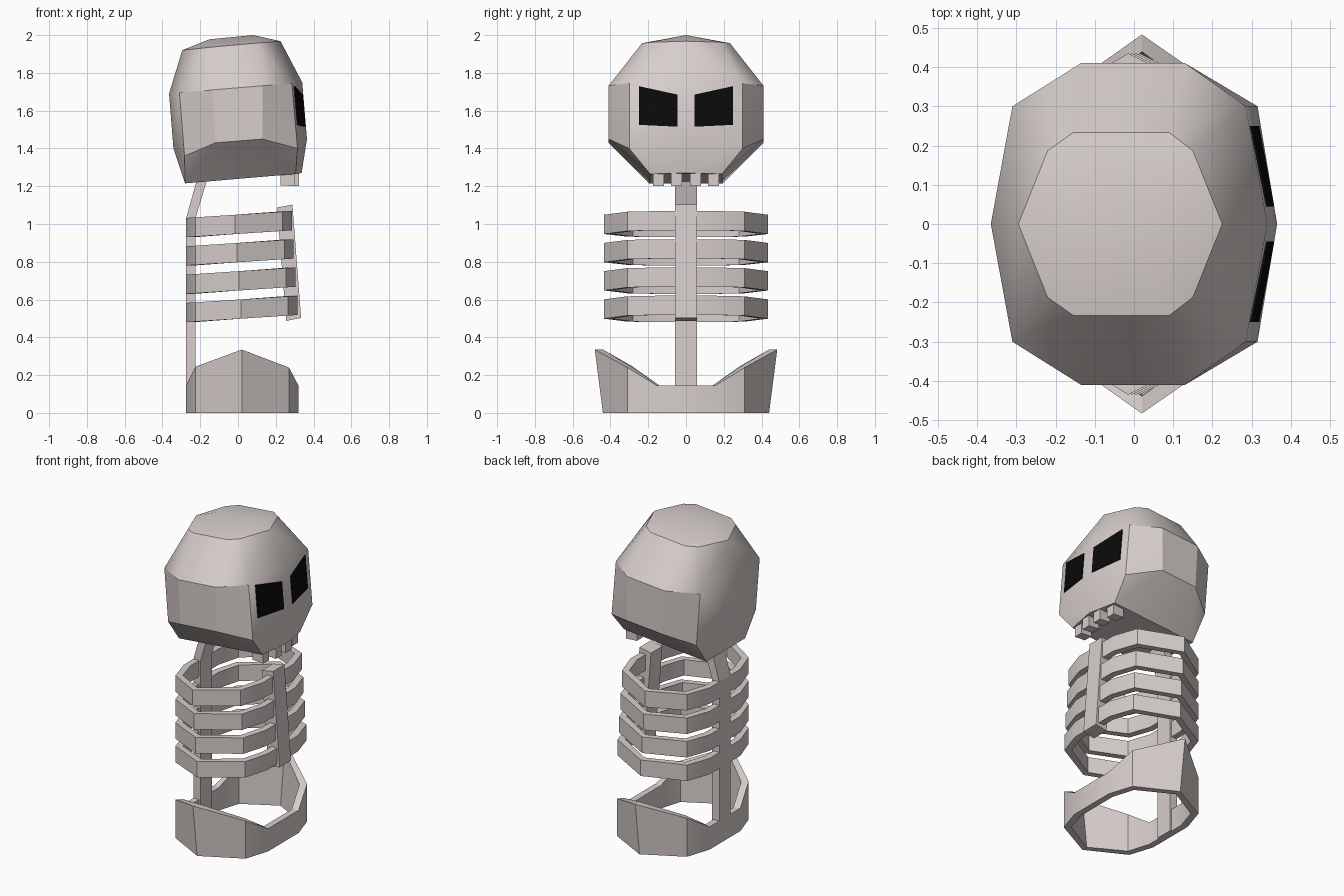
import bpy, bmesh, math
from mathutils import Vector

if "Cube" in bpy.data.objects:
    bpy.data.objects.remove(bpy.data.objects["Cube"])


def material(name, rgb):
    m = bpy.data.materials.new(name)
    m.diffuse_color = (*rgb, 1)
    m.use_nodes = True
    m.node_tree.nodes["Principled BSDF"].inputs["Base Color"].default_value = m.diffuse_color
    return m


BONE = material("bone", (0.68, 0.62, 0.60))
BLACK = material("black", (0.003, 0.003, 0.003))


def finish(bm, name, mat, smooth=True):
    bmesh.ops.recalc_face_normals(bm, faces=bm.faces[:])
    me = bpy.data.meshes.new(name)
    bm.to_mesh(me)
    bm.free()
    me.materials.append(mat)
    ob = bpy.data.objects.new(name, me)
    bpy.context.collection.objects.link(ob)
    if smooth:
        bpy.ops.object.select_all(action='DESELECT')
        ob.select_set(True)
        bpy.context.view_layer.objects.active = ob
        bpy.ops.object.shade_smooth_by_angle(angle=math.radians(30))
    return ob


def bar(name, profile, y0, y1):
    """Side profile in x, z extruded from y0 to y1."""
    bm = bmesh.new()
    face = bm.faces.new([bm.verts.new((x, y0, z)) for x, z in profile])
    ext = bmesh.ops.extrude_face_region(bm, geom=[face])
    verts = [g for g in ext["geom"] if isinstance(g, bmesh.types.BMVert)]
    bmesh.ops.translate(bm, verts=verts, vec=(0, y1 - y0, 0))
    return finish(bm, name, BONE, smooth=False)


def band(name, bottom, top, wall=0.04):
    """Closed ring wall between two loops of outer points."""
    xs = [p[0] for p in bottom]
    cx, hx = (min(xs) + max(xs)) / 2, (max(xs) - min(xs)) / 2
    hy = max(p[1] for p in bottom)

    def inner(p):
        return (cx + (p[0] - cx) * (1 - wall / hx), p[1] * (1 - wall / hy), p[2])

    bm = bmesh.new()
    loops = [[bm.verts.new(p) for p in loop] for loop in
             (bottom, top, [inner(p) for p in top], [inner(p) for p in bottom])]
    n = len(bottom)
    for a, b in zip(loops, loops[1:] + loops[:1]):
        for i in range(n):
            j = (i + 1) % n
            bm.faces.new((a[i], a[j], b[j], b[i]))
    return finish(bm, name, BONE)


def mirror_loop(half):
    return half + [(x, -y, z) for x, y, z in reversed(half)]


# Skull: faceted hull of one half and its mirror image
skull_half = [
    (-0.15, 0, 1.978), (0.08, 0, 2.0),                                  # crown ridge
    (-0.295, 0, 1.92), (-0.22, 0.187, 1.928), (-0.155, 0.233, 1.935),   # crown rim
    (0.09, 0.233, 1.957), (0.15, 0.187, 1.962), (0.225, 0, 1.968),
    (-0.365, 0, 1.69), (-0.31, 0.30, 1.695), (-0.135, 0.41, 1.71),      # brow
    (0.13, 0.41, 1.732), (0.285, 0.30, 1.745), (0.34, 0, 1.75),
    (-0.342, 0, 1.40), (-0.283, 0.30, 1.36), (-0.12, 0.41, 1.43),       # cheek
    (0.13, 0.41, 1.45), (0.315, 0.30, 1.40), (0.365, 0, 1.45),
    (-0.28, 0, 1.215), (-0.28, 0.195, 1.215),                           # jaw
    (0.305, 0.19, 1.265), (0.337, 0, 1.27)]
bm = bmesh.new()
for x, y, z in skull_half:
    bm.verts.new((x, y, z))
    if y:
        bm.verts.new((x, -y, z))
res = bmesh.ops.convex_hull(bm, input=bm.verts[:])
bmesh.ops.delete(bm, geom=list({v for v in res["geom_interior"] + res["geom_unused"]
                                if isinstance(v, bmesh.types.BMVert)}), context='VERTS')
bmesh.ops.dissolve_limit(bm, angle_limit=math.radians(3),
                         verts=bm.verts[:], edges=bm.edges[:])
skull = finish(bm, "skull", BONE)

# Eyes: thin plates lying on the face
eye = [(0.045, 1.685), (0.25, 1.73), (0.25, 1.525), (0.045, 1.515)]
bpy.context.view_layer.update()
for side, label in ((1, "left"), (-1, "right")):
    bm = bmesh.new()
    pts = []
    for y, z in eye:
        hit, loc, _, _ = skull.ray_cast(Vector((1, side * y, z)), Vector((-1, 0, 0)))
        pts.append(loc)
    front = [bm.verts.new((p.x + 0.006, p.y, p.z)) for p in pts]
    back = [bm.verts.new((p.x - 0.003, p.y, p.z)) for p in pts]
    bm.faces.new(front)
    bm.faces.new(back[::-1])
    for i in range(4):
        j = (i + 1) % 4
        bm.faces.new((front[i], back[i], back[j], front[j]))
    finish(bm, label + "_eye", BLACK, smooth=False)

# Teeth: four small blocks under the jaw
for i, (y, x) in enumerate([(-0.145, 0.30), (-0.05, 0.322), (0.05, 0.322), (0.145, 0.30)]):
    bar(f"tooth_{i + 1}", [(x - 0.075, 1.205), (x, 1.20), (x, 1.275), (x - 0.075, 1.275)],
        y - 0.029, y + 0.029)

# Spine with a neck leaning forward
bar("spine", [(-0.275, 0), (-0.225, 0), (-0.225, 1.03), (-0.162, 1.24),
              (-0.216, 1.24), (-0.275, 1.03)], -0.057, 0.057)

# Breastbone
bar("breastbone", [(0.255, 0.487), (0.334, 0.503), (0.288, 1.103), (0.207, 1.087)],
    -0.057, 0.057)

# Ribs: four slightly tilted bands
for i in range(4):
    s = 0.01 * i
    plan = [(-0.275, 0.155), (-0.225, 0.31), (-0.015 + s, 0.435),
            (0.235 + s, 0.31), (0.285 + s, 0.155)]
    z0 = 0.93 - 0.15 * i
    low = [(x, y, z0 + 0.065 * (x + 0.275)) for x, y in plan]
    high = [(x, y, z + 0.102) for x, y, z in low]
    band(f"rib_{i + 1}", mirror_loop(low), mirror_loop(high))

# Pelvis: bowl wall, high and flared at the sides
low = [(-0.275, 0.155, 0), (-0.225, 0.31, 0), (0.02, 0.44, 0), (0.27, 0.31, 0), (0.32, 0.155, 0)]
high = [(-0.275, 0.155, 0.145), (-0.225, 0.31, 0.245), (0.02, 0.483, 0.335),
        (0.27, 0.31, 0.24), (0.32, 0.155, 0.145)]
band("pelvis", mirror_loop(low), mirror_loop(high))
